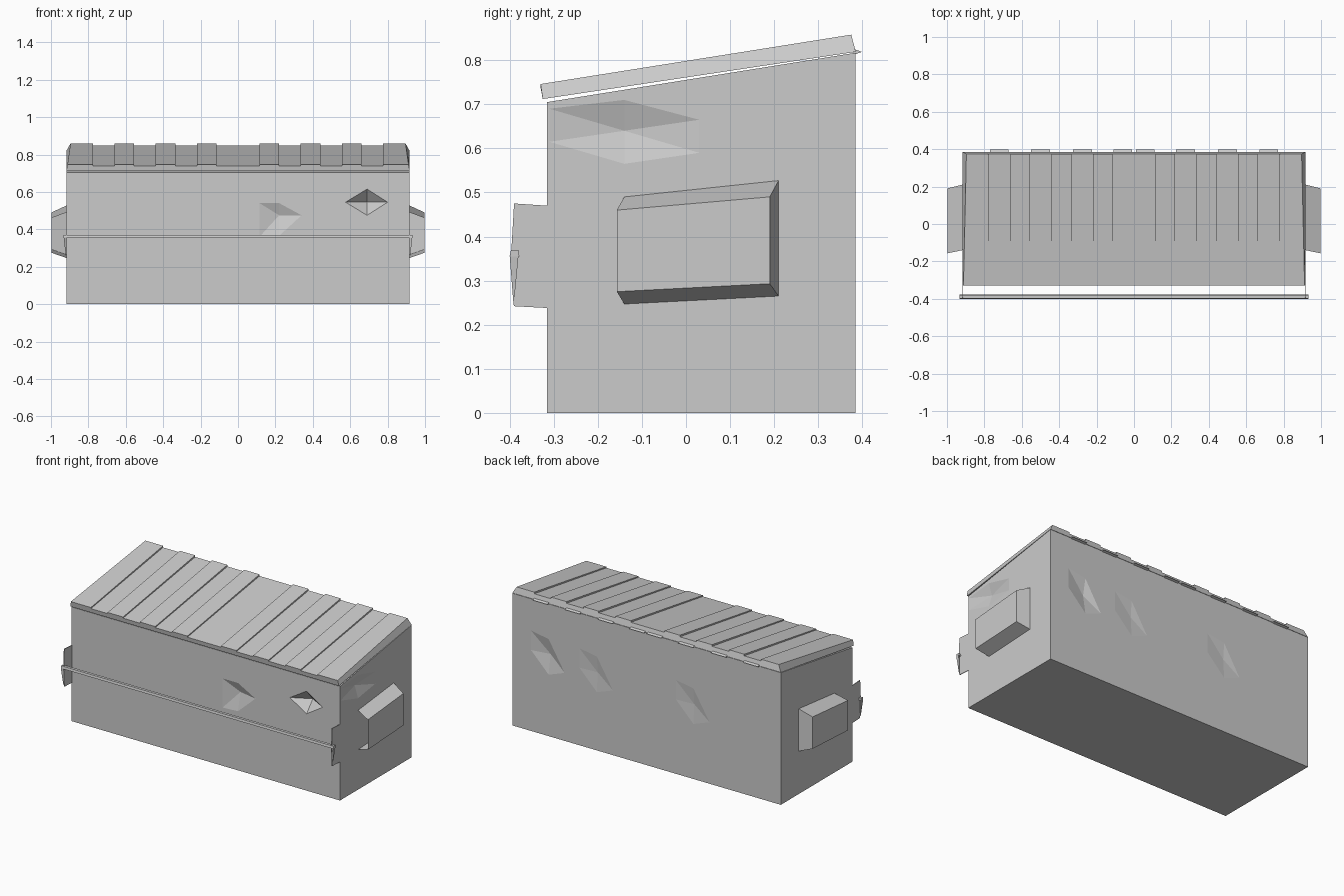
import bpy, bmesh
from mathutils import Vector

if "Cube" in bpy.data.objects:
    bpy.data.objects.remove(bpy.data.objects["Cube"])


def make(name, verts, faces):
    me = bpy.data.meshes.new(name)
    me.from_pydata([tuple(v) for v in verts], [], faces)
    bm = bmesh.new()
    bm.from_mesh(me)
    bmesh.ops.recalc_face_normals(bm, faces=bm.faces)
    bm.to_mesh(me)
    bm.free()
    ob = bpy.data.objects.new(name, me)
    bpy.context.collection.objects.link(ob)
    return ob


def prism(name, profile, x0, x1):
    """Extrude a (y, z) profile along x."""
    n = len(profile)
    verts = [(x, y, z) for x in (x0, x1) for y, z in profile]
    faces = [tuple(range(n)), tuple(range(n, 2 * n))]
    faces += [(i, (i + 1) % n, (i + 1) % n + n, i + n) for i in range(n)]
    return make(name, verts, faces)


def dent(body, outline, apex, inward):
    """Press a shallow faceted dent into a wall."""
    n = len(outline)
    apex, inward = Vector(apex), Vector(inward)
    out = apex - inward.normalized() * 0.05
    faces = []
    for i in range(n):
        j = (i + 1) % n
        faces += [(i, j, n), (j, i, n + 1)]
    cutter = make("dent_cutter", list(outline) + [apex + inward, out], faces)
    cutter.hide_render = True
    mod = body.modifiers.new("dent", 'BOOLEAN')
    mod.operation = 'DIFFERENCE'
    mod.solver = 'EXACT'
    mod.object = cutter
    bpy.context.view_layer.objects.active = body
    bpy.ops.object.modifier_apply(modifier=mod.name)
    bpy.data.objects.remove(cutter)


W, F, B = 0.918, -0.315, 0.385

# Container body with sloping top
body = prism("container_body", [(F, 0), (B, 0), (B, 0.817), (F, 0.705)], -W, W)

# Dents in the front, right and back walls
front = lambda pts: [(x, F, z) for x, z in pts]
back = lambda pts: [(x, B, z) for x, z in pts]
dent(body, front([(0.575, 0.545), (0.69, 0.475), (0.80, 0.545), (0.69, 0.615)]),
     (0.69, F, 0.545), (0, 0.06, 0))
dent(body, front([(0.115, 0.54), (0.115, 0.36), (0.22, 0.365), (0.34, 0.475), (0.22, 0.54)]),
     (0.22, F, 0.475), (0, 0.025, 0))
dent(body, [(W, y, z) for y, z in [(-0.31, 0.69), (-0.31, 0.615), (-0.14, 0.565),
                                   (0.03, 0.59), (0.03, 0.665), (-0.14, 0.71)]],
     (W, -0.14, 0.64), (-0.022, 0, 0))
for cx, cz, d in [(0.67, 0.5, 0.02), (0.34, 0.48, 0.008), (-0.32, 0.46, 0.008)]:
    dent(body, back([(cx + 0.12, cz + 0.12), (cx + 0.12, cz), (cx, cz - 0.12),
                     (cx - 0.11, cz - 0.08), (cx, cz + 0.1)]), (cx, B, cz), (0, -d, 0))

# Ribbed lid: stepped outline lofted from front to back
half = [0.115, 0.22, 0.335, 0.44, 0.555, 0.66, 0.775]
edges = [-x for x in reversed(half)] + half


def lid_loop(y_low, z_low, y_top, z_top, end, step):
    pts = [(-W, y_low, z_low), (-end, y_top, z_top)]
    high = True
    for x in edges:
        a, b = (z_top, z_top - step) if high else (z_top - step, z_top)
        pts += [(x, y_top, a), (x, y_top, b)]
        high = not high
    return pts + [(end, y_top, z_top), (W, y_low, z_low)]


lo = lid_loop(-0.325, 0.712, -0.33, 0.746, 0.912, 0.007)
hi = lid_loop(B, 0.819, 0.375, 0.858, 0.896, 0.01)
n = len(lo)
make("ribbed_lid", lo + hi, [tuple(range(n)), tuple(range(n, 2 * n))]
     + [(i, (i + 1) % n, (i + 1) % n + n, i + n) for i in range(n)])

# Hinge tabs along the back edge
for s in (-1, 1):
    for x in (0.06, 0.275, 0.5, 0.72):
        prism("hinge_tab", [(0.38, 0.812), (0.399, 0.819), (0.38, 0.826)],
              s * x - 0.05, s * x + 0.05)

# Parts on both sides: fork pockets open to the front, ear plates, rail end flaps
for s in (-1, 1):
    inner = [(-0.14, 0.247), (0.21, 0.265), (0.21, 0.527), (-0.14, 0.49)]
    outer = [(-0.157, 0.275), (0.19, 0.293), (0.19, 0.49), (-0.157, 0.46)]
    make("fork_pocket", [(s * W, y, z) for y, z in inner]
         + [(s * 0.998, y, z) for y, z in outer],
         [(4, 5, 6, 7), (0, 1, 5, 4), (1, 2, 6, 5), (2, 3, 7, 6)])
    prism("ear_plate", [(F, 0.238), (-0.39, 0.242), (-0.397, 0.355), (-0.39, 0.475), (F, 0.47)],
          s * 0.914, s * W)
    make("rail_end_flap", [(s * 0.932, -0.4, 0.357), (s * 0.932, -0.38, 0.357),
                           (s * 0.919, -0.391, 0.242), (s * 0.915, -0.39, 0.357)],
         [(0, 1, 2), (0, 2, 3), (1, 3, 2), (0, 3, 1)])

# Front rail
prism("front_rail", [(-0.4, 0.355), (-0.378, 0.355), (-0.38, 0.37), (-0.397, 0.37)],
      -0.932, 0.932)
